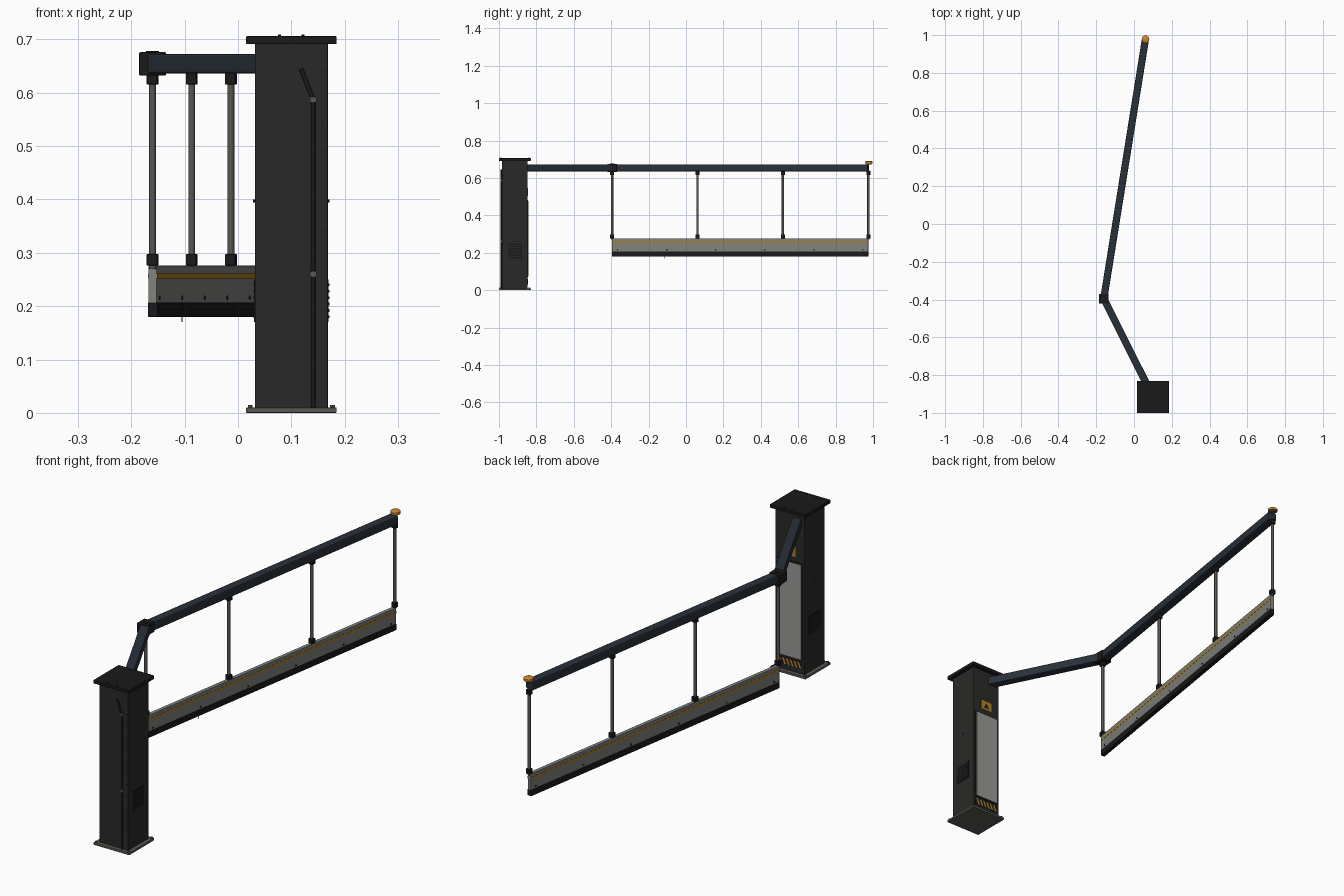
import bpy, bmesh, math
from mathutils import Vector, Matrix

if "Cube" in bpy.data.objects:
    bpy.data.objects.remove(bpy.data.objects["Cube"])

def mat(name, rgb):
    m = bpy.data.materials.new(name)
    m.diffuse_color = (*rgb, 1)
    m.use_nodes = True
    m.node_tree.nodes["Principled BSDF"].inputs["Base Color"].default_value = m.diffuse_color
    return m

CHAR = mat("charcoal", (0.022, 0.022, 0.021))
BLACK = mat("black", (0.010, 0.010, 0.011))
NAVY = mat("blue_black", (0.022, 0.030, 0.042))
STEEL = mat("steel", (0.10, 0.095, 0.085))
GREY = mat("panel_grey", (0.22, 0.22, 0.20))
DOOR = mat("door_grey", (0.32, 0.32, 0.30))
YEL = mat("yellow", (0.42, 0.22, 0.02))
AMBER = mat("amber", (0.60, 0.24, 0.03))

def finish(name, bm, m, loc=(0, 0, 0), rot=0.0, bevel=0.0, smooth=False):
    me = bpy.data.meshes.new(name)
    bm.to_mesh(me)
    bm.free()
    o = bpy.data.objects.new(name, me)
    bpy.context.collection.objects.link(o)
    o.location, o.rotation_euler = loc, (0, 0, rot)
    me.materials.append(m)
    if bevel:
        b = o.modifiers.new("bevel", 'BEVEL')
        b.width, b.segments = bevel, 2
    if smooth:
        bpy.ops.object.select_all(action='DESELECT')
        o.select_set(True)
        bpy.context.view_layer.objects.active = o
        bpy.ops.object.shade_smooth_by_angle(angle=math.radians(35))
    return o

def box(name, loc, size, m, rot=0.0, bevel=0.0):
    bm = bmesh.new()
    bmesh.ops.create_cube(bm, size=1)
    bmesh.ops.scale(bm, vec=size, verts=bm.verts)
    return finish(name, bm, m, loc, rot, bevel)

def rod(name, a, b, r, m, seg=16, r2=None):
    a, b = Vector(a), Vector(b)
    bm = bmesh.new()
    bmesh.ops.create_cone(bm, cap_ends=True, segments=seg, radius1=r, radius2=r if r2 is None else r2,
                          depth=(b - a).length)
    q = (b - a).to_track_quat('Z', 'Y').to_matrix().to_4x4()
    bmesh.ops.transform(bm, matrix=Matrix.Translation((a + b) / 2) @ q, verts=bm.verts)
    return finish(name, bm, m, smooth=seg > 6)

def bar(name, a, b, z0, z1, width, m, off=0.0, bevel=0.0):
    """Straight box between two plan points, shifted sideways by off."""
    a, b = Vector(a), Vector(b)
    d = b - a
    n = Vector((d.y, -d.x)).normalized()
    c = (a + b) / 2 + n * off
    return box(name, (c.x, c.y, (z0 + z1) / 2), (d.length, width, z1 - z0), m, math.atan2(d.y, d.x), bevel)

CX, CY, H = 0.1, -0.915, 0.0685            # column centre and half width
FRONT, BACK = CY - H, CY + H
ELBOW, END = Vector((-0.16, -0.395)), Vector((0.06, 0.975))
along = (END - ELBOW).normalized()
side = Vector((along.y, -along.x))
ang = math.atan2(along.y, along.x)

# Column, base plate and cap
box("column", (CX, CY, 0.35), (2 * H, 2 * H, 0.69), CHAR, bevel=0.002)
box("base_plate", (CX, CY, 0.005), (0.17, 0.17, 0.01), STEEL, bevel=0.0015)
box("column_cap", (CX, CY, 0.6985), (0.17, 0.17, 0.015), BLACK, bevel=0.002)
for sx in (-1, 1):
    for sy in (-1, 1):
        x, y = CX + sx * 0.077, CY + sy * 0.077
        rod("base_bolt", (x, y, 0.009), (x, y, 0.015), 0.005, STEEL, 6)
        x, y = CX + sx * 0.022, CY + sy * 0.075
        rod("cap_bolt", (x, y, 0.705), (x, y, 0.709), 0.003, BLACK, 6)

# Side vents with slats, and side bolts
for s in (-1, 1):
    x = CX + s * H
    box("vent_frame", (x, CY, 0.21), (0.003, 0.074, 0.08), BLACK)
    for i in range(6):
        box("vent_slat", (x + s * 0.0018, CY, 0.18 + i * 0.012), (0.002, 0.066, 0.005), CHAR)
    rod("side_bolt", (x, CY, 0.397), (x + s * 0.003, CY, 0.397), 0.003, BLACK, 8)

# Front cable conduit, clips and rivets
cond = [(0.141, FRONT - 0.003, 0.01), (0.141, FRONT - 0.003, 0.587), (0.118, FRONT - 0.003, 0.645)]
for a, b in zip(cond, cond[1:]):
    rod("conduit", a, b, 0.004, BLACK, 12)
for z in (0.26, 0.587):
    box("conduit_clip", (0.141, FRONT - 0.004, z), (0.013, 0.010, 0.011), STEEL, bevel=0.001)
for i in range(12):
    z = 0.09 + i * 0.05
    rod("rivet", (0.16, FRONT + 0.001, z), (0.16, FRONT - 0.001, z), 0.002, BLACK, 8)

# Rear door, label and hazard stripes
box("door_frame", (CX, BACK + 0.001, 0.275), (0.120, 0.004, 0.414), BLACK)
box("door_panel", (CX, BACK + 0.003, 0.275), (0.112, 0.005, 0.405), DOOR, bevel=0.001)
box("warning_label", (CX, BACK + 0.001, 0.525), (0.054, 0.002, 0.042), YEL)
bm = bmesh.new()
bm.faces.new([bm.verts.new((CX + x, BACK + 0.0024, z)) for x, z in ((0.014, 0.513), (-0.014, 0.513), (0, 0.538))])
finish("label_triangle", bm, BLACK)
box("hazard_band", (CX, BACK + 0.0005, 0.046), (0.120, 0.002, 0.030), BLACK)
for i in range(6):
    x = CX - 0.055 + i * 0.018
    bm = bmesh.new()
    bm.faces.new([bm.verts.new((px, BACK + 0.002, pz)) for px, pz in
                  ((x + 0.009, 0.033), (x, 0.033), (x + 0.011, 0.059), (x + 0.020, 0.059))])
    finish("hazard_stripe", bm, YEL)

# Top rail: short arm, elbow, long beam
bar("short_arm", (0.09, -0.893), ELBOW, 0.636, 0.673, 0.038, NAVY, bevel=0.004)
bar("long_beam", ELBOW, END, 0.636, 0.673, 0.038, NAVY, bevel=0.004)
box("elbow_block", (*ELBOW, 0.654), (0.051, 0.051, 0.044), BLACK, bevel=0.003)
rod("elbow_cap", (*ELBOW, 0.675), (*ELBOW, 0.678), 0.012, BLACK)

# Amber beacon at the tip
bx, by = 0.061, 0.978
rod("beacon_base", (bx, by, 0.672), (bx, by, 0.678), 0.013, STEEL, 20)
rod("beacon_lens", (bx, by, 0.677), (bx, by, 0.687), 0.020, AMBER, 24)
rod("beacon_top", (bx, by, 0.687), (bx, by, 0.691), 0.020, AMBER, 24, 0.014)

# Hanging posts with collars
for i in range(4):
    p = ELBOW.lerp(END, i / 3)
    rod("post", (*p, 0.27), (*p, 0.64), 0.0065, STEEL)
    for z in (0.287, 0.626):
        box("post_collar", (*p, z), (0.020, 0.020, 0.021), BLACK, ang, 0.0015)

# Lower panel with rubber bottom edge, stripes and bolts
bar("lower_panel", ELBOW, END, 0.206, 0.276, 0.016, GREY, bevel=0.001)
bar("rubber_edge", ELBOW, END, 0.180, 0.207, 0.019, BLACK, bevel=0.002)
for s in (-1, 1):
    bar("panel_stripe", ELBOW, END, 0.252, 0.261, 0.001, YEL, off=s * 0.0083)
    for i in range(6):
        p = ELBOW + along * (0.03 + i * 0.266)
        a, b = p + side * s * 0.007, p + side * s * 0.010
        rod("panel_bolt", (*a, 0.216), (*b, 0.216), 0.004, BLACK, 8)
p = ELBOW + along * 0.284 + side * 0.010
rod("drain_pin", (*p, 0.170), (*p, 0.208), 0.001, BLACK, 8)
